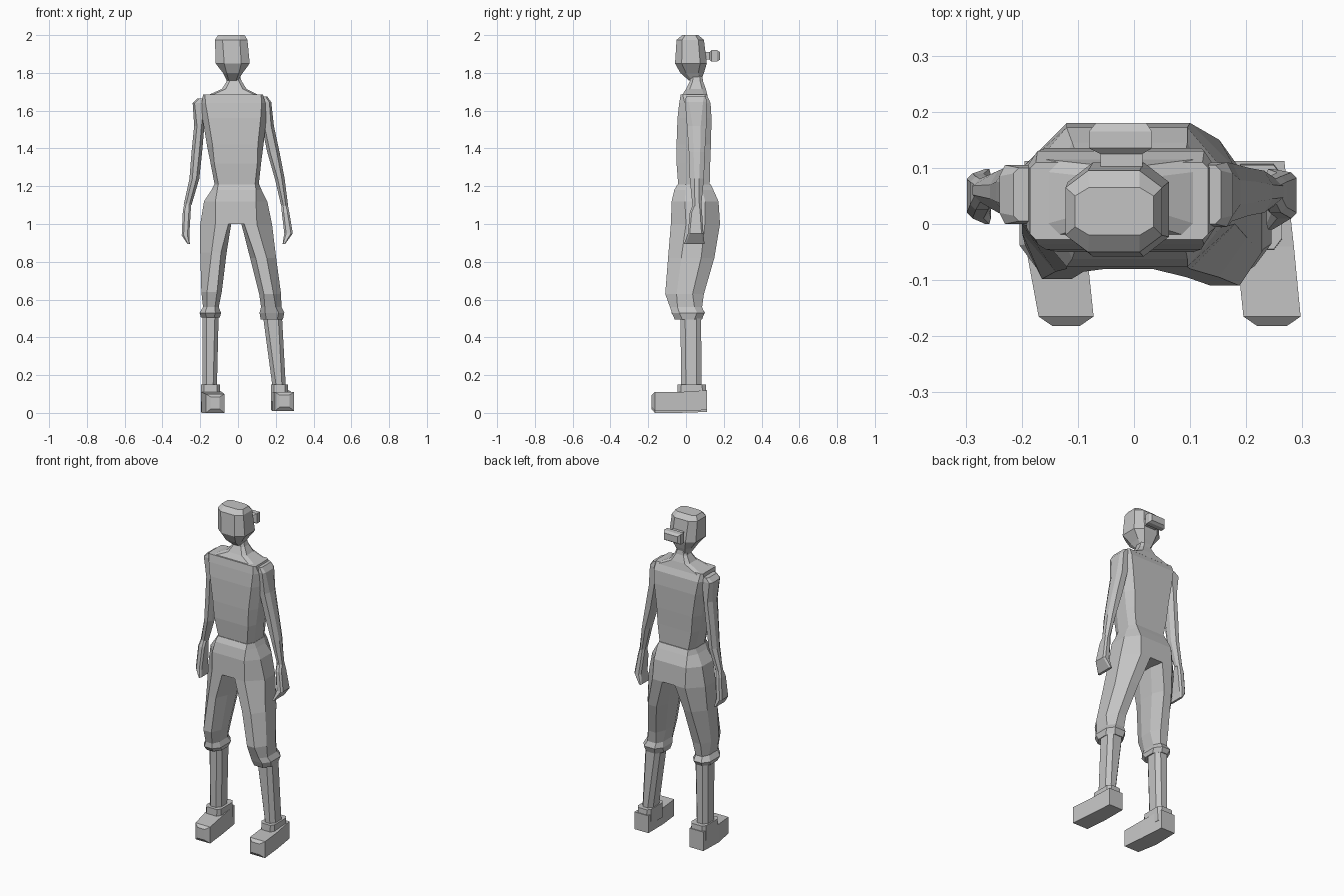
import bpy, bmesh

clay = bpy.data.materials.new("plain grey")
clay.diffuse_color = (0.55, 0.55, 0.55, 1)


def loft(name, rings):
    """Skin a list of equal-length point rings and cap both ends."""
    bm = bmesh.new()
    loops = [[bm.verts.new(p) for p in ring] for ring in rings]
    n = len(loops[0])
    for a, b in zip(loops, loops[1:]):
        for i in range(n):
            j = (i + 1) % n
            bm.faces.new((a[i], a[j], b[j], b[i]))
    bm.faces.new(loops[0])
    bm.faces.new(loops[-1][::-1])
    bmesh.ops.recalc_face_normals(bm, faces=bm.faces)
    mesh = bpy.data.meshes.new(name)
    bm.to_mesh(mesh)
    bm.free()
    mesh.materials.append(clay)
    ob = bpy.data.objects.new(name, mesh)
    bpy.context.collection.objects.link(ob)
    return ob


def octagon(z, x0, x1, y0, y1, cl, cr, cy):
    """Chamfered horizontal section; cl / cr are left and right chamfers."""
    return [(x0 + cl, y0, z), (x1 - cr, y0, z), (x1, y0 + cy, z), (x1, y1 - cy, z),
            (x1 - cr, y1, z), (x0 + cl, y1, z), (x0, y1 - cy, z), (x0, y0 + cy, z)]


def box_y(y, x0, x1, z0, z1):
    """Rectangular section facing along y."""
    return [(x0, y, z0), (x1, y, z0), (x1, y, z1), (x0, y, z1)]


def tower(name, *sections):
    return loft(name, [octagon(*s) for s in sections])


# Head, hair bun and neck
tower("head",
      (2.00, -0.105, 0.035, -0.020, 0.065, 0.025, 0.025, 0.015),
      (1.975, -0.122, 0.050, -0.050, 0.095, 0.04, 0.04, 0.03),
      (1.85, -0.118, 0.062, -0.058, 0.110, 0.045, 0.045, 0.035),
      (1.80, -0.080, 0.025, -0.030, 0.095, 0.02, 0.02, 0.03),
      (1.76, -0.060, 0.000, 0.015, 0.080, 0.01, 0.01, 0.015))
loft("hair_bun", [box_y(0.09, -0.060, 0.015, 1.87, 1.91),
                  box_y(0.125, -0.060, 0.015, 1.87, 1.91),
                  box_y(0.135, -0.080, 0.032, 1.86, 1.92),
                  box_y(0.165, -0.080, 0.032, 1.86, 1.92),
                  box_y(0.180, -0.068, 0.022, 1.87, 1.91)])
tower("neck",
      (1.80, -0.055, 0.005, 0.025, 0.085, 0.015, 0.015, 0.015),
      (1.755, -0.060, 0.020, 0.020, 0.090, 0.015, 0.015, 0.015),
      (1.715, -0.085, 0.045, 0.000, 0.105, 0.02, 0.02, 0.02),
      (1.675, -0.175, 0.125, -0.025, 0.115, 0.02, 0.02, 0.02))

# Torso from shoulders to waist
tower("torso",
      (1.685, -0.185, 0.132, -0.028, 0.110, 0.01, 0.01, 0.01),
      (1.64, -0.192, 0.145, -0.036, 0.130, 0.02, 0.02, 0.03),
      (1.56, -0.188, 0.150, -0.045, 0.135, 0.03, 0.03, 0.05),
      (1.42, -0.165, 0.135, -0.050, 0.132, 0.03, 0.03, 0.05),
      (1.32, -0.145, 0.122, -0.050, 0.128, 0.02, 0.02, 0.05),
      (1.19, -0.120, 0.108, -0.040, 0.125, 0.02, 0.02, 0.04))

# Trouser hips, with a waistband edge at the top
tower("hips",
      (1.21, -0.125, 0.112, -0.045, 0.130, 0.02, 0.02, 0.04),
      (1.18, -0.140, 0.125, -0.062, 0.145, 0.03, 0.03, 0.06),
      (1.12, -0.180, 0.155, -0.076, 0.172, 0.06, 0.06, 0.07),
      (1.00, -0.200, 0.180, -0.080, 0.180, 0.08, 0.08, 0.08))

# Trouser legs gathered into cuffs below the knee
tower("left_trouser_leg",
      (1.00, -0.200, -0.036, -0.080, 0.180, 0.08, 0.015, 0.08),
      (0.85, -0.200, -0.060, -0.085, 0.150, 0.06, 0.03, 0.07),
      (0.64, -0.194, -0.086, -0.098, 0.095, 0.03, 0.025, 0.06),
      (0.56, -0.185, -0.102, -0.075, 0.082, 0.02, 0.02, 0.04),
      (0.53, -0.204, -0.090, -0.078, 0.100, 0.03, 0.03, 0.04),
      (0.505, -0.196, -0.096, -0.060, 0.085, 0.03, 0.03, 0.04))
tower("right_trouser_leg",
      (1.00, 0.018, 0.180, -0.080, 0.180, 0.015, 0.08, 0.08),
      (0.82, 0.064, 0.202, -0.095, 0.150, 0.03, 0.05, 0.07),
      (0.63, 0.112, 0.228, -0.110, 0.095, 0.025, 0.04, 0.06),
      (0.56, 0.122, 0.230, -0.085, 0.085, 0.02, 0.03, 0.04),
      (0.53, 0.114, 0.245, -0.075, 0.098, 0.03, 0.03, 0.04),
      (0.495, 0.120, 0.238, -0.060, 0.085, 0.03, 0.03, 0.04))

# Shins
tower("left_shin",
      (0.54, -0.188, -0.102, -0.030, 0.080, 0.02, 0.02, 0.025),
      (0.12, -0.188, -0.112, -0.025, 0.080, 0.02, 0.02, 0.025))
tower("right_shin",
      (0.53, 0.130, 0.232, -0.030, 0.080, 0.02, 0.02, 0.025),
      (0.12, 0.185, 0.254, -0.025, 0.082, 0.02, 0.02, 0.025))

# Shoes: ankle collar plus a foot that narrows at the toe
for side, z, ankle, heel, ball, toe in (
        ("left", 0.0, (-0.196, -0.096), (-0.195, -0.102), (-0.193, -0.085), (-0.170, -0.072)),
        ("right", 0.01, (0.175, 0.264), (0.175, 0.268), (0.182, 0.285), (0.195, 0.297))):
    a0, a1 = ankle
    tower(side + "_shoe_collar",
          (0.150, a0, a1, -0.045, 0.105, 0.015, 0.015, 0.02),
          (0.06, a0, a1, -0.048, 0.110, 0.015, 0.015, 0.02))
    t0, t1 = toe
    loft(side + "_shoe", [box_y(0.112, *heel, z + 0.005, 0.12),
                          box_y(-0.04, *ball, z, 0.11),
                          box_y(-0.165, t0, t1, z, z + 0.10),
                          box_y(-0.182, t0 + 0.025, t1 - 0.025, z + 0.02, z + 0.085)])

# Arms, each ending in a flat hand
tower("left_arm",
      (1.665, -0.215, -0.165, 0.005, 0.100, 0.01, 0.01, 0.01),
      (1.64, -0.240, -0.170, 0.000, 0.105, 0.01, 0.01, 0.02),
      (1.52, -0.232, -0.178, 0.005, 0.105, 0.015, 0.015, 0.03),
      (1.38, -0.246, -0.190, 0.015, 0.100, 0.015, 0.015, 0.025),
      (1.24, -0.257, -0.205, 0.020, 0.095, 0.015, 0.015, 0.025),
      (1.10, -0.288, -0.246, 0.040, 0.080, 0.012, 0.012, 0.012))
tower("left_hand",
      (1.11, -0.284, -0.248, 0.040, 0.080, 0.01, 0.01, 0.01),
      (1.07, -0.292, -0.250, 0.025, 0.085, 0.01, 0.01, 0.01),
      (0.94, -0.298, -0.258, 0.010, 0.090, 0.01, 0.01, 0.01),
      (0.895, -0.268, -0.255, 0.000, 0.098, 0.003, 0.003, 0.01))
tower("right_arm",
      (1.675, 0.115, 0.155, 0.000, 0.105, 0.01, 0.01, 0.01),
      (1.645, 0.115, 0.176, -0.005, 0.110, 0.01, 0.01, 0.02),
      (1.52, 0.125, 0.190, 0.005, 0.108, 0.015, 0.015, 0.03),
      (1.38, 0.155, 0.220, 0.015, 0.100, 0.015, 0.015, 0.025),
      (1.24, 0.195, 0.247, 0.020, 0.095, 0.015, 0.015, 0.025),
      (1.09, 0.230, 0.266, 0.035, 0.080, 0.012, 0.012, 0.012))
tower("right_hand",
      (1.11, 0.228, 0.262, 0.040, 0.080, 0.01, 0.01, 0.01),
      (1.06, 0.232, 0.272, 0.020, 0.085, 0.01, 0.01, 0.01),
      (0.95, 0.245, 0.290, 0.010, 0.092, 0.01, 0.01, 0.01),
      (0.895, 0.236, 0.250, -0.010, 0.098, 0.003, 0.003, 0.01))
